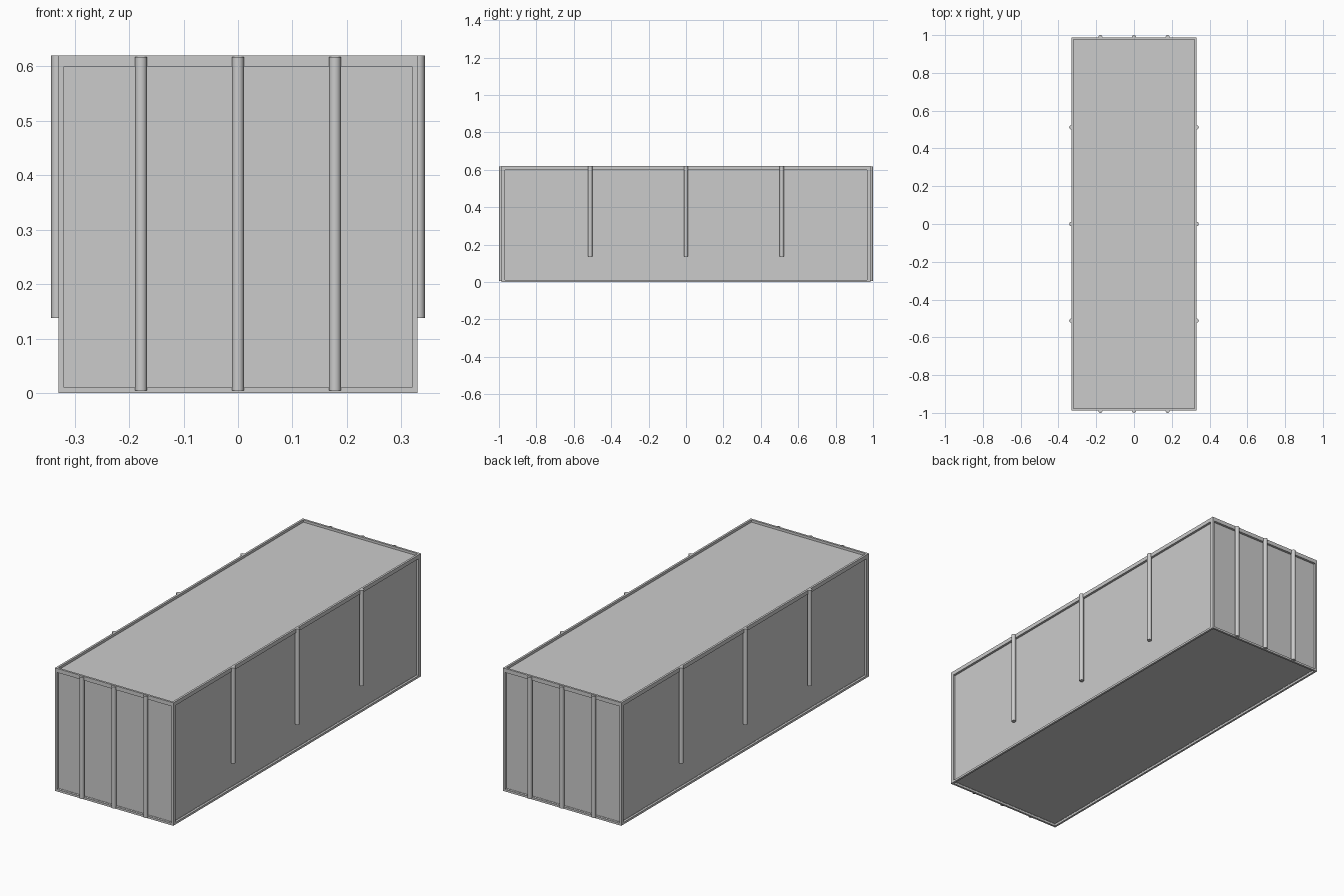
import bpy, bmesh

if "Cube" in bpy.data.objects:
    bpy.data.objects.remove(bpy.data.objects["Cube"])

HX, HY, H = 0.33, 0.987, 0.62   # container half width, half length, height
R = 0.011                       # rod radius
RIM, DEPTH = 0.015, 0.012       # frame width and panel recess

# Container body: box with a recessed panel on every face
bm = bmesh.new()
bmesh.ops.create_cube(bm, size=1)
for v in bm.verts:
    v.co.x *= 2 * HX
    v.co.y *= 2 * HY
    v.co.z = (v.co.z + 0.5) * H
panels = list(bm.faces)
bmesh.ops.inset_individual(bm, faces=panels, thickness=RIM)
for f in panels:
    f.normal_update()
    upright = abs(f.normal.z) < 0.5
    on_side = abs(f.normal.x) > 0.5
    for v in f.verts:
        if upright and v.co.z > H / 2:
            v.co.z = H - 0.02            # deeper top rail
        if on_side:
            v.co.y *= 0.968 / abs(v.co.y)  # wider corner posts
# Step each panel straight inwards
for f in panels:
    n = f.normal.copy()
    new = bmesh.ops.extrude_discrete_faces(bm, faces=[f])["faces"]
    bmesh.ops.translate(bm, verts=new[0].verts, vec=-n * DEPTH)
bmesh.ops.recalc_face_normals(bm, faces=bm.faces)
mesh = bpy.data.meshes.new("container_body")
bm.to_mesh(mesh)
bm.free()
bpy.context.collection.objects.link(bpy.data.objects.new("container_body", mesh))


def rod(name, x, y, z0, z1):
    bpy.ops.mesh.primitive_cylinder_add(vertices=20, radius=R, depth=z1 - z0,
                                        location=(x, y, (z0 + z1) / 2))
    bpy.context.object.name = name
    bpy.ops.object.shade_smooth_by_angle()


# Vertical rods on the ends (full height) and long sides (upper part)
for s in (-1, 1):
    for i in (-1, 0, 1):
        rod("end_rod", i * 0.178, s * (1 - R), 0.005, 0.617)
        rod("side_rod", s * (HX + 0.002), i * 0.512, 0.138, 0.62)
